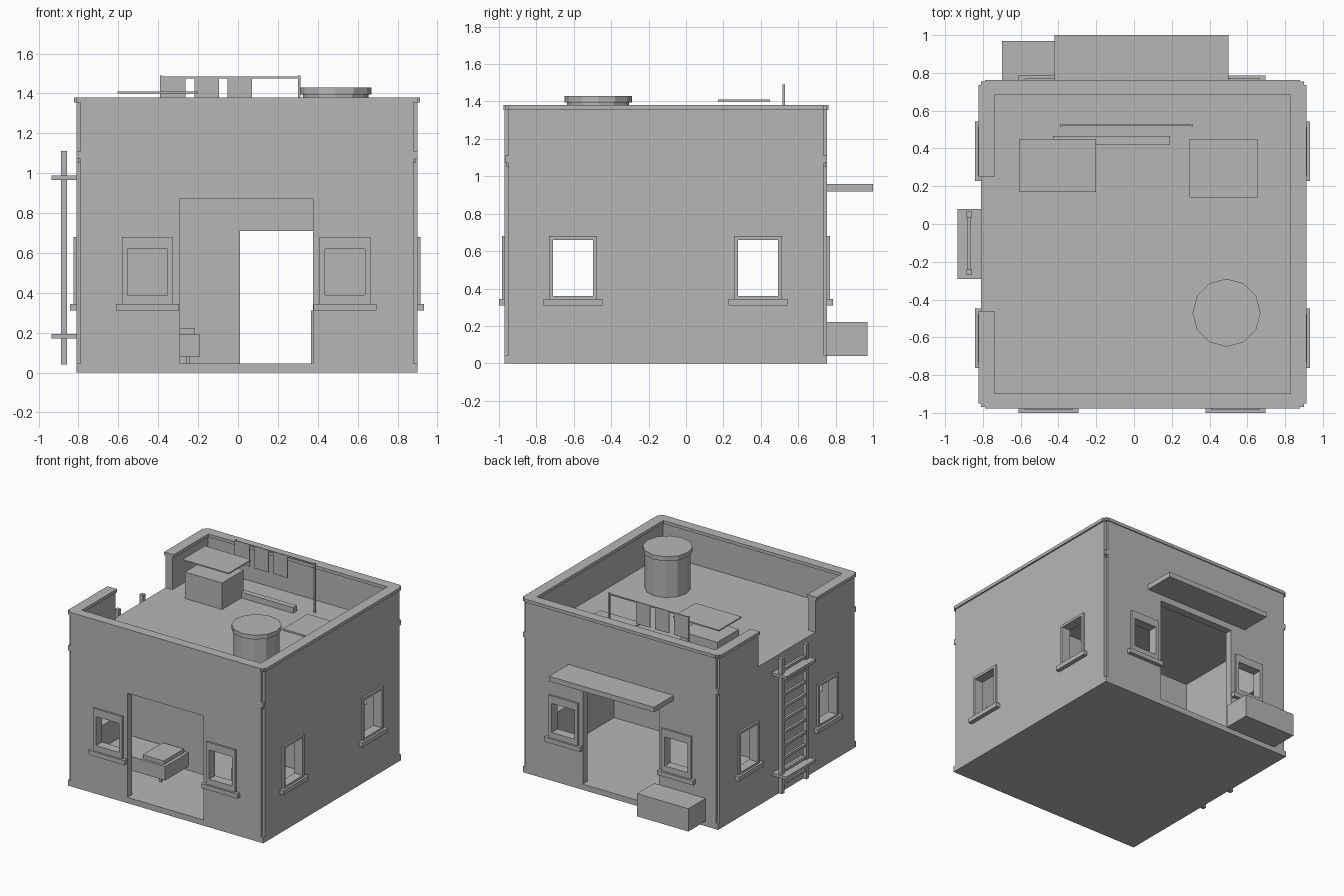
import bpy
import bmesh
from mathutils import Matrix, Vector

cube = bpy.data.objects.get("Cube")
if cube:
    bpy.data.objects.remove(cube, do_unlink=True)

plaster = bpy.data.materials.new("plaster_grey")
plaster.use_nodes = True
GREY = (0.47, 0.47, 0.47, 1)
plaster.diffuse_color = GREY
plaster.node_tree.nodes["Principled BSDF"].inputs["Base Color"].default_value = GREY


def finish(name, bm):
    mesh = bpy.data.meshes.new(name)
    bm.to_mesh(mesh)
    bm.free()
    mesh.materials.append(plaster)
    obj = bpy.data.objects.new(name, mesh)
    bpy.context.scene.collection.objects.link(obj)
    return obj


def add_box(bm, x, y, z):
    size = Vector((x[1] - x[0], y[1] - y[0], z[1] - z[0]))
    mid = Vector((x[0] + x[1], y[0] + y[1], z[0] + z[1])) / 2
    bmesh.ops.create_cube(bm, size=1, matrix=Matrix.Translation(mid) @ Matrix.Diagonal(size).to_4x4())


def boxes(name, *parts):
    bm = bmesh.new()
    for part in parts:
        add_box(bm, *part)
    return finish(name, bm)


def panel(name, axis, span, depth, height, holes):
    """Upright panel along an axis, with rectangular holes (start, end, bottom, top)."""
    bm = bmesh.new()

    def piece(a, b, low, high):
        if b - a > 0.001 and high - low > 0.001:
            along = (a, b)
            add_box(bm, *((along, depth) if axis == "x" else (depth, along)), (low, high))

    at = span[0]
    for a, b, low, high in holes:
        piece(at, a, *height)
        piece(a, b, height[0], low)
        piece(a, b, high, height[1])
        at = b
    piece(at, span[1], *height)
    return finish(name, bm)


# Main levels and outline
X0, X1, Y0, Y1 = -0.81, 0.90, -0.97, 0.755
FLOOR, ROOF, WALL_TOP, TOP = 0.045, 1.10, 1.355, 1.38
T, NOTCH = 0.06, 0.02
GAP = (-0.46, 0.25)

# Floor and roof slabs
boxes("floor_slab", ((X0, X1), (Y0, Y1), (0, FLOOR)))
boxes("roof_slab", ((X0 + 0.01, X1 - 0.01), (Y0 + 0.01, Y1 - 0.01), (1.05, ROOF)))

# Outer walls, slightly notched where they meet at the corners
end_windows = [-0.453, 0.537]
side_windows = [-0.605, 0.385]
end_holes = [(c - 0.1, c + 0.1, 0.39, 0.62) for c in end_windows]
side_holes = [(c - 0.107, c + 0.107, 0.36, 0.66) for c in side_windows]
door = (-0.29, 0.375, FLOOR, 0.87)
front_back_holes = [end_holes[0], door, end_holes[1]]
x_span = (X0 + NOTCH, X1 - NOTCH)
y_span = (Y0 + NOTCH, Y1 - NOTCH)
panel("front_wall", "x", x_span, (Y0, Y0 + T), (FLOOR, WALL_TOP), front_back_holes)
panel("back_wall", "x", x_span, (Y1 - T, Y1), (FLOOR, WALL_TOP), front_back_holes)
panel("left_wall", "y", y_span, (X1 - T, X1), (FLOOR, WALL_TOP), side_holes)
panel("right_wall", "y", y_span, (X0, X0 + T), (FLOOR, ROOF), side_holes)
panel("right_parapet", "y", y_span, (X0, X0 + T), (ROOF, WALL_TOP), [(*GAP, ROOF, WALL_TOP)])

# Parapet coping, open beside the ladder
cap = (WALL_TOP, TOP)
cx, cy, inner = (X0 - 0.012, X1 + 0.012), (Y0 - 0.006, Y1 + 0.008), T + 0.012
boxes("parapet_coping",
      (x_span, (cy[0], Y0 + inner), cap),
      (x_span, (Y1 - inner, cy[1]), cap),
      ((X1 - inner, cx[1]), y_span, cap),
      ((cx[0], X0 + inner), (y_span[0], GAP[0]), cap),
      ((cx[0], X0 + inner), (GAP[1], y_span[1]), cap))

# Small blocks set into the corner notches
corner_blocks = []
for x in (X0 + 0.013, X1 - 0.013):
    for y in (Y0 + 0.013, Y1 - 0.013):
        for z in ((1.07, 1.11), (WALL_TOP, TOP)):
            corner_blocks.append(((x - 0.012, x + 0.012), (y - 0.012, y + 0.012), z))
boxes("corner_blocks", *corner_blocks)

# Window frames and sills
FRAME_Z, SILL_Z = (0.345, 0.68), (0.31, 0.345)
for side, wall, out in (("front", Y0, -1), ("back", Y1, 1)):
    frame = sorted((wall, wall + out * 0.015))
    sill = sorted((wall, wall + out * 0.03))
    for c, hole in zip(end_windows, end_holes):
        panel(side + "_window_frame", "x", (c - 0.128, c + 0.128), frame, FRAME_Z, [hole])
        boxes(side + "_window_sill", ((c - 0.158, c + 0.158), sill, SILL_Z))
for side, wall, out in (("left", X1, 1), ("right", X0, -1)):
    frame = sorted((wall, wall + out * 0.015))
    sill = sorted((wall, wall + out * 0.033))
    for c, hole in zip(side_windows, side_holes):
        panel(side + "_window_frame", "y", (c - 0.128, c + 0.128), frame, FRAME_Z, [hole])
        boxes(side + "_window_sill", (sill, (c - 0.158, c + 0.158), SILL_Z))

# Inner partition with doorway
panel("partition", "x", (X0 + T, X1 - T), (-0.34, -0.30), (FLOOR, 1.05), [(0.01, 0.39, FLOOR, 0.71)])

# Bed and table
boxes("bed", ((-0.74, -0.19), (-0.64, -0.35), (0.08, 0.19)))
boxes("bed_blanket", ((-0.40, -0.215), (-0.62, -0.37), (0.19, 0.22)))
boxes("bed_legs", *[((x, x + 0.02), (y, y + 0.02), (FLOOR, 0.08))
                    for x in (-0.72, -0.26) for y in (-0.62, -0.39)])
boxes("table", ((0.365, 0.83), (-0.61, -0.35), (FLOOR, 0.31)))

# Back awning and crate
boxes("awning", ((-0.42, 0.50), (Y1, 1.0), (0.92, 0.96)))
boxes("back_crate", ((-0.70, -0.25), (Y1, 0.97), (0.04, 0.22)))

# Ladder with mounting brackets
ladder_x = (-0.887, -0.857)
boxes("ladder_rails", *[(ladder_x, (y - 0.015, y + 0.015), (0.04, 1.11)) for y in (-0.255, 0.05)])
boxes("ladder_rungs", *[((-0.882, -0.862), (-0.25, 0.045), (0.1 + i * 0.1, 0.12 + i * 0.1))
                        for i in range(10)])
boxes("ladder_brackets", *[((-0.935, X0), (-0.29, 0.08), (z, z + 0.022)) for z in (0.172, 0.965)])

# Water tank with lid
bm = bmesh.new()
for radius, low, high in ((0.165, ROOF, 1.405), (0.18, 1.395, 1.43)):
    bmesh.ops.create_cone(bm, cap_ends=True, segments=12, radius1=radius, radius2=radius,
                          depth=high - low,
                          matrix=Matrix.Translation((0.49, -0.47, (low + high) / 2)))
finish("water_tank", bm)

# Roof unit, sheet, beam and hatch
boxes("roof_unit", ((-0.59, -0.265), (0.18, 0.45), (ROOF, 1.31)))
boxes("shade_sheet", ((-0.605, -0.20), (0.17, 0.45), (1.40, 1.41)))
boxes("roof_beam", ((-0.43, 0.19), (0.42, 0.465), (ROOF, 1.145)))
boxes("roof_hatch", ((0.295, 0.655), (0.14, 0.45), (ROOF, 1.112)))

# Washing line
boxes("line_posts", *[((x - 0.006, x + 0.006), (0.516, 0.528), (ROOF, 1.49)) for x in (-0.385, 0.307)])
boxes("washing_line", ((-0.385, 0.307), (0.518, 0.526), (1.475, 1.485)))
boxes("hanging_cloths", *[((x, x + 0.122), (0.519, 0.525), (1.31, 1.475)) for x in (-0.385, -0.217, -0.052)])
